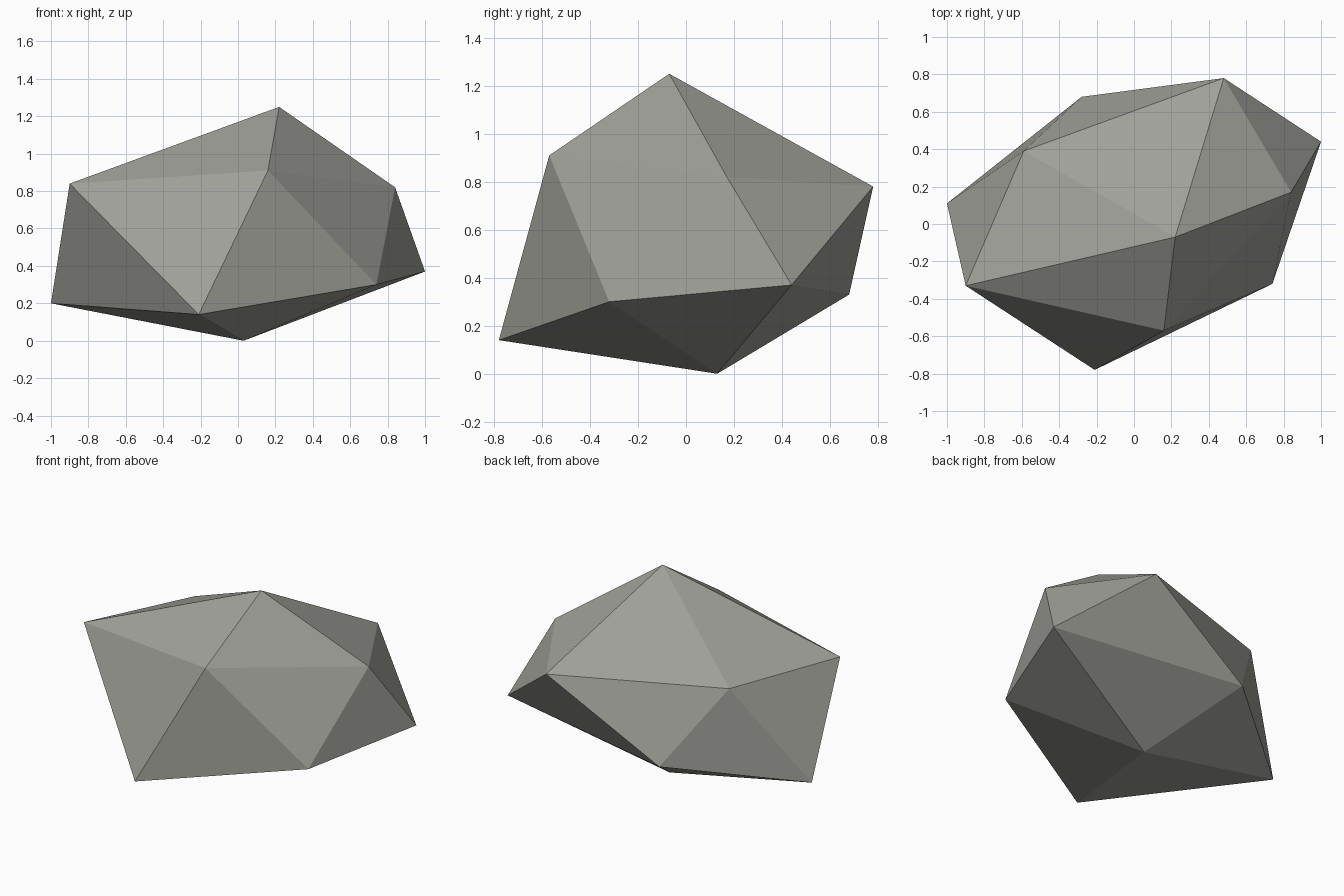
import bpy
import bmesh

if "Cube" in bpy.data.objects:
    bpy.data.objects.remove(bpy.data.objects["Cube"], do_unlink=True)

# Stone colour
stone = bpy.data.materials.new("grey_stone")
stone.use_nodes = True
colour = (0.35, 0.35, 0.32, 1)
stone.diffuse_color = colour
stone.node_tree.nodes["Principled BSDF"].inputs["Base Color"].default_value = colour

# Rock: a peak, an upper and a lower ring of five corners, and a foot
peak = (0.22, -0.07, 1.25)
upper_ring = [(-0.90, -0.33, 0.84), (0.16, -0.57, 0.91), (0.84, 0.17, 0.82),
              (0.48, 0.78, 0.78), (-0.59, 0.39, 0.82)]
lower_ring = [(-0.21, -0.78, 0.14), (0.74, -0.32, 0.30), (1.0, 0.44, 0.37),
              (-0.28, 0.68, 0.33), (-1.0, 0.11, 0.20)]
foot = (0.03, 0.13, 0)

bm = bmesh.new()
top, bottom = bm.verts.new(peak), bm.verts.new(foot)
upper = [bm.verts.new(p) for p in upper_ring]
lower = [bm.verts.new(p) for p in lower_ring]
count = len(upper)

# Cap, zigzag band and underside facets
for i in range(count):
    j = (i + 1) % count
    bm.faces.new((top, upper[i], upper[j]))
    bm.faces.new((upper[i], lower[i], upper[j]))
    bm.faces.new((lower[i], lower[j], upper[j]))
    bm.faces.new((bottom, lower[j], lower[i]))
bmesh.ops.recalc_face_normals(bm, faces=bm.faces)

mesh = bpy.data.meshes.new("rock")
bm.to_mesh(mesh)
bm.free()
mesh.materials.append(stone)
rock = bpy.data.objects.new("rock", mesh)
bpy.context.collection.objects.link(rock)
